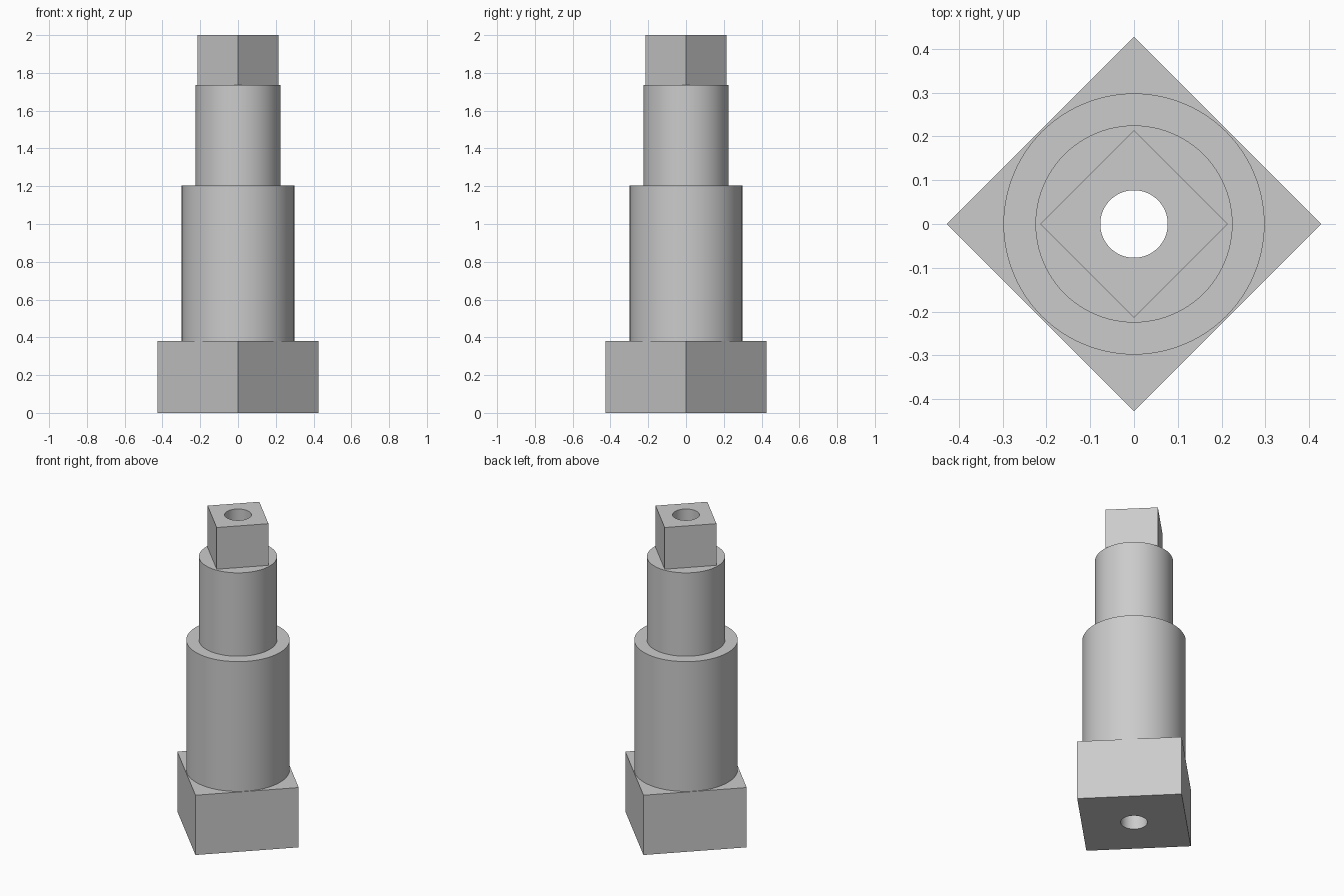
import bpy
import bmesh
from math import cos, sin, pi

cube = bpy.data.objects.get("Cube")
if cube:
    bpy.data.objects.remove(cube, do_unlink=True)

SEGMENTS = 96      # divisible by four, so square corners land on vertices
BORE = 0.077

steel = bpy.data.materials.new("grey steel")
steel.use_nodes = True
steel.diffuse_color = (0.6, 0.6, 0.6, 1)
steel.node_tree.nodes["Principled BSDF"].inputs["Base Color"].default_value = steel.diffuse_color


def ring(bm, radius, z, square=False):
    """Round or diamond-set square outline, as a loop of vertices."""
    loop = []
    for i in range(SEGMENTS):
        a = 2 * pi * i / SEGMENTS
        r = radius / (abs(cos(a)) + abs(sin(a))) if square else radius
        loop.append(bm.verts.new((r * cos(a), r * sin(a), z)))
    return loop


def bridge(bm, lower, upper):
    for i in range(SEGMENTS):
        j = (i + 1) % SEGMENTS
        bm.faces.new((lower[i], lower[j], upper[j], upper[i]))


def section(name, outline, z0, z1, above=None):
    """Bored section whose shoulder runs in to the outline of the one above."""
    bm = bmesh.new()
    radius, square = outline
    base = ring(bm, radius, z0, square)
    rim = ring(bm, radius, z1, square)
    bore_base = ring(bm, BORE, z0)
    bore_rim = ring(bm, BORE, z1)
    bridge(bm, base, rim)
    bridge(bm, bore_rim, bore_base)
    bridge(bm, rim, ring(bm, above[0], z1, above[1]) if above else bore_rim)
    if z0 == 0:
        bridge(bm, bore_base, base)
    mesh = bpy.data.meshes.new(name)
    bm.to_mesh(mesh)
    bm.free()
    mesh.materials.append(steel)
    obj = bpy.data.objects.new(name, mesh)
    bpy.context.collection.objects.link(obj)
    bpy.ops.object.select_all(action="DESELECT")
    obj.select_set(True)
    bpy.context.view_layer.objects.active = obj
    bpy.ops.object.shade_smooth_by_angle(angle=pi / 6)


# Outline size and whether it is square, from the base up
head, shank, journal, drive = (0.427, True), (0.298, False), (0.225, False), (0.214, True)

section("square_head", head, 0, 0.38, shank)
section("wide_shank", shank, 0.38, 1.205, journal)
section("narrow_journal", journal, 1.205, 1.735, drive)
section("square_drive_end", drive, 1.735, 2)
